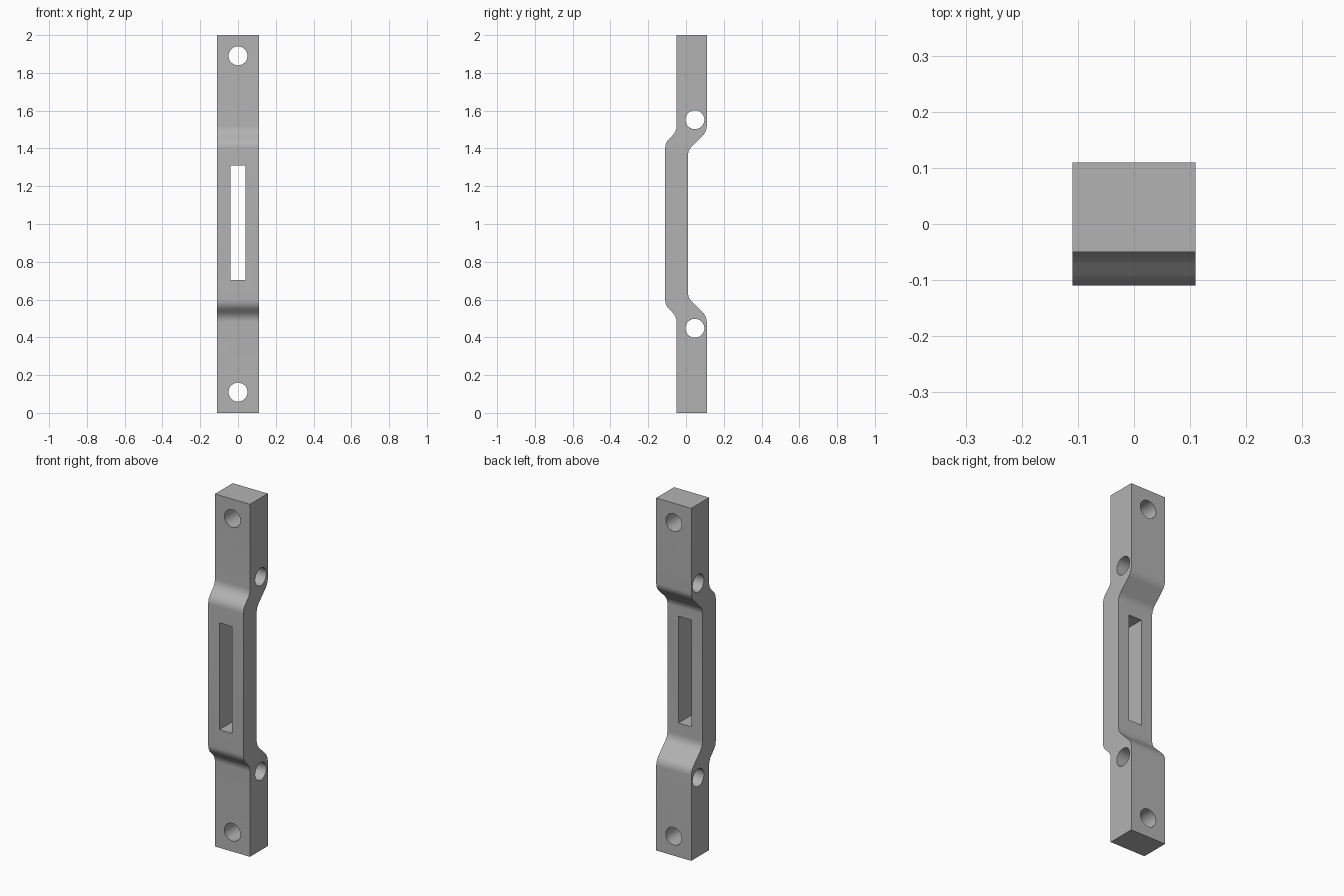
import bpy, bmesh, math
from mathutils import Vector, Matrix

if "Cube" in bpy.data.objects:
    bpy.data.objects.remove(bpy.data.objects["Cube"])

HALF_WIDTH = 0.11


def fillet(corner, before, after, radius, steps=8):
    """Round one profile corner with an arc."""
    c = Vector(corner)
    u = (Vector(before) - c).normalized()
    v = (Vector(after) - c).normalized()
    half = math.acos(u.dot(v)) / 2
    centre = c + (u + v).normalized() * (radius / math.sin(half))
    start = c + u * (radius / math.tan(half)) - centre
    end = c + v * (radius / math.tan(half)) - centre
    first = math.atan2(start.y, start.x)
    turn = math.atan2(start.x * end.y - start.y * end.x, start.dot(end))
    angles = [first + turn * i / steps for i in range(steps + 1)]
    return [centre + Vector((math.cos(a), math.sin(a))) * radius for a in angles]


def rounded(path):
    points = [Vector(path[0])]
    for i in (1, 2):
        points += fillet(path[i], path[i - 1], path[i + 1], 0.07)
    return points + [Vector(path[3])]


def flipped(points):
    return [Vector((p.x, 2 - p.y)) for p in reversed(points)]


def link_mesh(name, bm):
    bmesh.ops.recalc_face_normals(bm, faces=bm.faces[:])
    mesh = bpy.data.meshes.new(name)
    bm.to_mesh(mesh)
    bm.free()
    obj = bpy.data.objects.new(name, mesh)
    bpy.context.collection.objects.link(obj)
    mesh.materials.append(metal)
    return obj


def hole_cutter(name, location, axis):
    bm = bmesh.new()
    matrix = Matrix.Translation(location) @ Matrix.Rotation(math.pi / 2, 4, axis)
    bmesh.ops.create_cone(bm, cap_ends=True, segments=48, radius1=0.05, radius2=0.05,
                          depth=0.6, matrix=matrix)
    return link_mesh(name, bm)


def slot_cutter(name, location, size):
    bm = bmesh.new()
    matrix = Matrix.Translation(location) @ Matrix.Diagonal((*size, 1))
    bmesh.ops.create_cube(bm, size=1, matrix=matrix)
    return link_mesh(name, bm)


# Grey metal
metal = bpy.data.materials.new("grey_metal")
metal.use_nodes = True
grey = (0.45, 0.45, 0.45, 1)
metal.diffuse_color = grey
metal.node_tree.nodes["Principled BSDF"].inputs["Base Color"].default_value = grey

# Joggled side profile: upper half (y, z), mirrored about mid height
front_edge = rounded([(-0.05, 2), (-0.05, 1.49), (-0.11, 1.43), (-0.11, 1)])
back_edge = rounded([(0.01, 1), (0.01, 1.39), (0.11, 1.49), (0.11, 2)])
profile = (front_edge[:-1] + flipped(front_edge)[1:]
           + flipped(back_edge)[:-1] + back_edge[1:])

# Bar body: two side outlines joined by a band of faces
bm = bmesh.new()
right, left = [[bm.verts.new((x, p.x, p.y)) for p in profile]
               for x in (-HALF_WIDTH, HALF_WIDTH)]
bm.faces.new(right)
bm.faces.new(left[::-1])
for i in range(len(profile)):
    bm.faces.new((right[i - 1], left[i - 1], left[i], right[i]))
bar = link_mesh("bracket_bar", bm)

# Middle slot, end holes and cross holes
cutters = [slot_cutter("slot_cutter", (0, 0, 1.007), (0.08, 0.6, 0.606))]
for side, label in ((1, "upper"), (-1, "lower")):
    cutters.append(hole_cutter(label + "_end_hole_cutter", (0, 0, 1 + side * 0.89), "X"))
    cutters.append(hole_cutter(label + "_cross_hole_cutter",
                               (0, 0.047, 1 + side * 0.552), "Y"))

bpy.ops.object.select_all(action="DESELECT")
bar.select_set(True)
bpy.context.view_layer.objects.active = bar
for cutter in cutters:
    cutter.hide_render = True
    cut = bar.modifiers.new(cutter.name, "BOOLEAN")
    cut.operation, cut.solver, cut.object = "DIFFERENCE", "EXACT", cutter
    bpy.ops.object.modifier_apply(modifier=cut.name)
    bpy.data.objects.remove(cutter)

bpy.ops.object.shade_smooth_by_angle(angle=math.radians(30))
